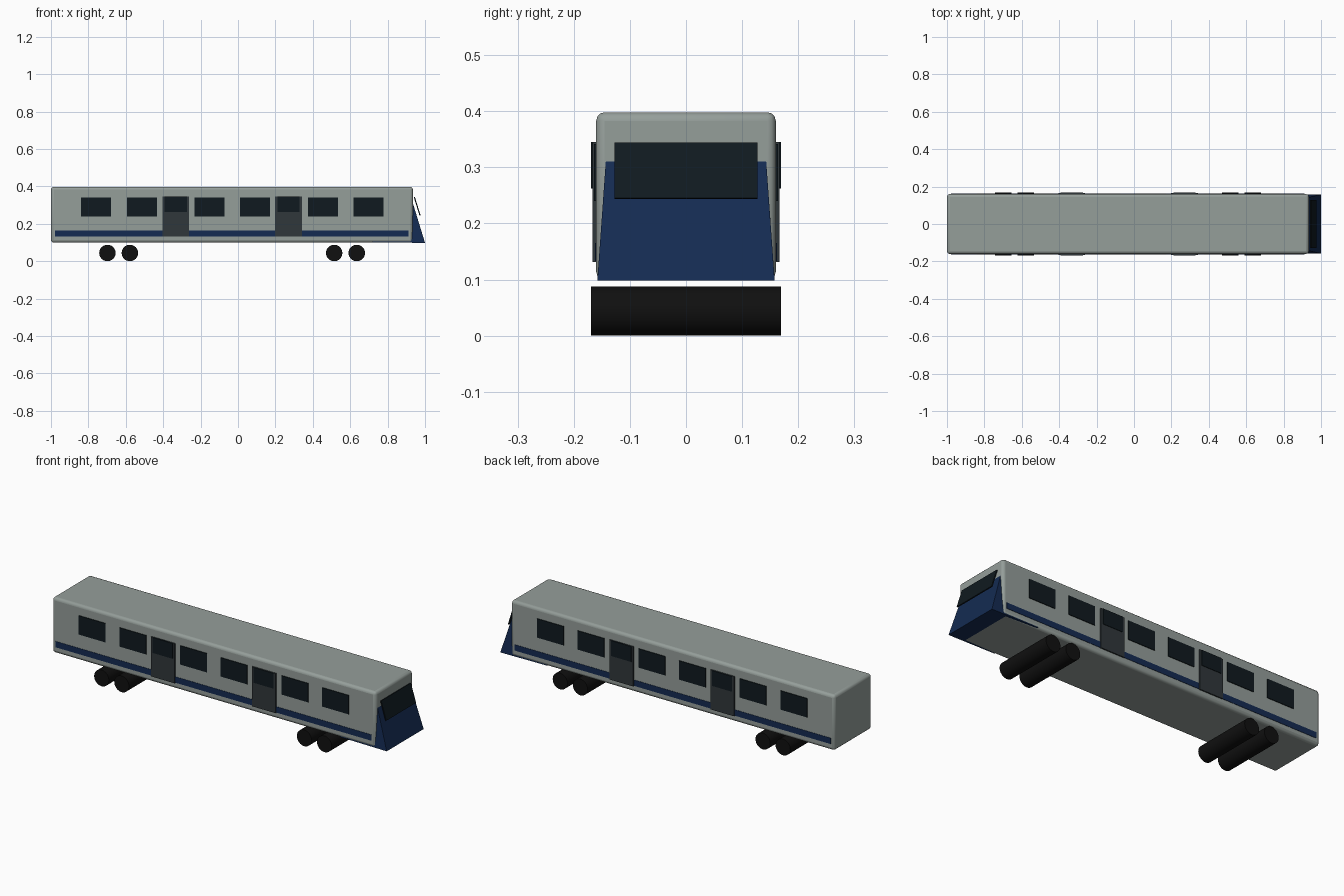
import bpy, bmesh, math

if "Cube" in bpy.data.objects:
    bpy.data.objects.remove(bpy.data.objects["Cube"])

def material(name, rgb):
    m = bpy.data.materials.new(name)
    m.diffuse_color = (*rgb, 1)
    m.use_nodes = True
    m.node_tree.nodes["Principled BSDF"].inputs["Base Color"].default_value = m.diffuse_color
    return m

SILVER = material("silver", (0.30, 0.342, 0.323))
BLUE = material("blue", (0.007, 0.024, 0.085))
GLASS = material("dark_glass", (0.005, 0.010, 0.014))
DOOR = material("door_grey", (0.03, 0.038, 0.043))
RUBBER = material("black", (0.005, 0.005, 0.005))

def box(name, x, y, z, mat):
    """Box from (min, max) ranges on each axis."""
    lo_hi = (x, y, z)
    bpy.ops.mesh.primitive_cube_add(size=1, location=[(a + b) / 2 for a, b in lo_hi])
    ob = bpy.context.object
    ob.name = name
    ob.scale = [b - a for a, b in lo_hi]
    bpy.ops.object.transform_apply(location=False, rotation=False, scale=True)
    ob.data.materials.append(mat)
    return ob

# Car body with rounded edges
body = box("body", (-1, 0.935), (-0.16, 0.16), (0.099, 0.398), SILVER)
bev = body.modifiers.new("rounding", "BEVEL")
bev.width = 0.015
bev.segments = 3
bpy.ops.object.shade_smooth_by_angle(angle=math.radians(35))

# Sloping nose: box tapered towards its top
nose = box("nose", (0.72, 1.0), (-0.158, 0.158), (0.098, 0.31), BLUE)
for v in nose.data.vertices:
    if v.co.z > 0:
        v.co.y *= 0.143 / 0.158
        if v.co.x > 0:
            v.co.x -= 0.065
# Underside sits just inside the body floor behind the front end
for v in nose.data.vertices:
    if v.co.z < 0 and v.co.x < 0:
        v.co.z += 0.003

# Windscreen, leaning with the nose
screen = box("windscreen", (0.955, 0.961), (-0.127, 0.127), (0.242, 0.346), GLASS)
screen.rotation_euler.y = -math.atan2(0.065, 0.21)

# Sides: stripe, windows and doors, repeated left and right
for side, s in (("front", -1), ("back", 1)):
    def panel(name, cx, w, z, depth, mat):
        y = sorted((s * 0.155, s * depth))
        box(f"{side}_{name}", (cx - w / 2, cx + w / 2), y, z, mat)

    panel("stripe", -0.033, 1.89, (0.133, 0.165), 0.162, BLUE)
    for i, cx in enumerate((-0.759, -0.514, -0.152, 0.09, 0.455, 0.697)):
        panel(f"window_{i + 1}", cx, 0.16, (0.24, 0.342), 0.164, GLASS)
    for i, cx in enumerate((-0.333, 0.27)):
        panel(f"door_{i + 1}", cx, 0.142, (0.131, 0.345), 0.1665, DOOR)
        panel(f"door_window_{i + 1}", cx, 0.12, (0.262, 0.345), 0.1695, GLASS)

# Full-width wheel rollers
for i, x in enumerate((-0.698, -0.578, 0.514, 0.635)):
    bpy.ops.mesh.primitive_cylinder_add(vertices=32, radius=0.044, depth=0.338,
                                        location=(x, 0, 0.044),
                                        rotation=(math.pi / 2, 0, 0))
    wheel = bpy.context.object
    wheel.name = f"wheel_{i + 1}"
    wheel.data.materials.append(RUBBER)
    bpy.ops.object.shade_smooth_by_angle(angle=math.radians(35))
